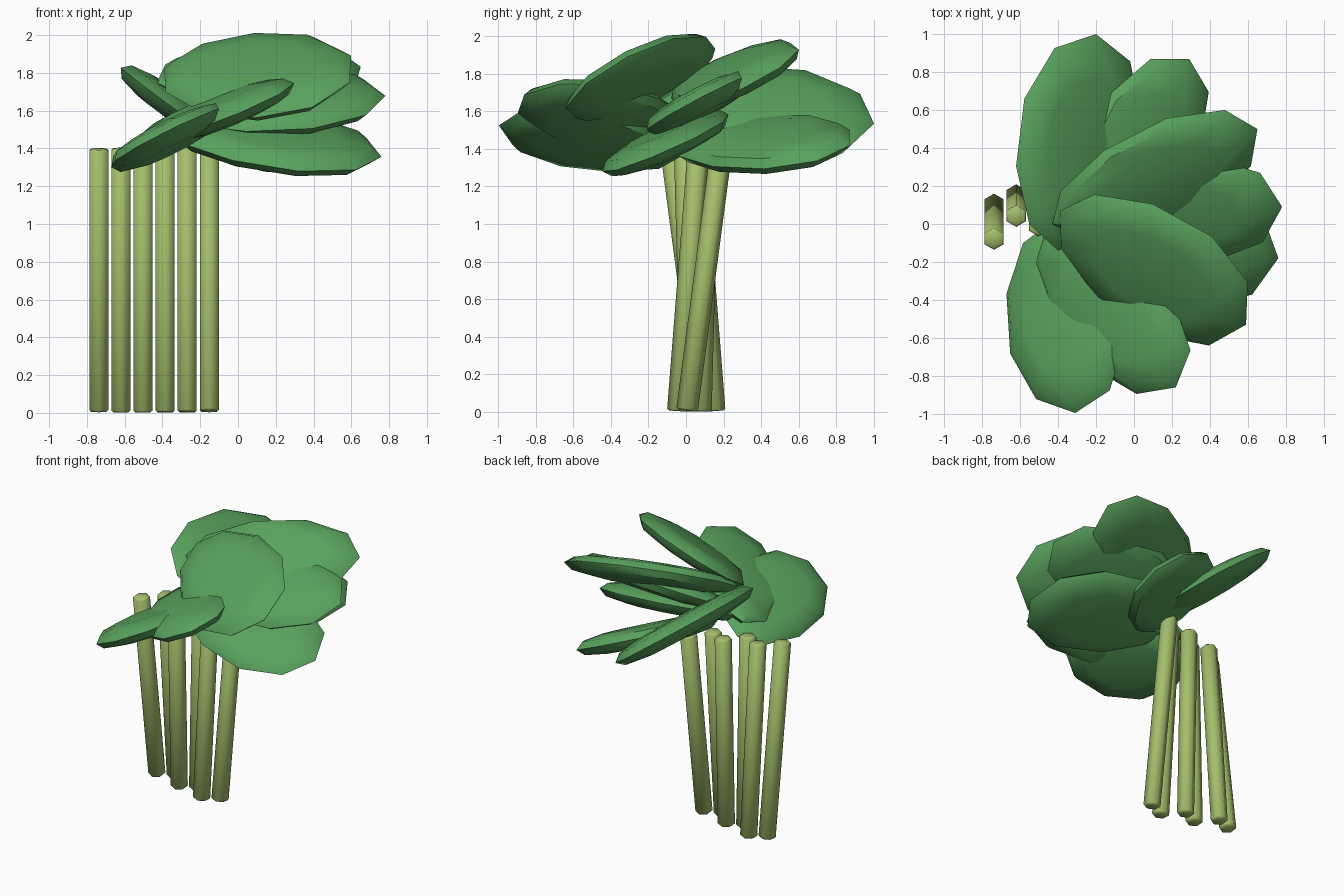
import bpy, bmesh, math
from mathutils import Vector, Matrix

cube = bpy.data.objects.get("Cube")
if cube:
    bpy.data.objects.remove(cube, do_unlink=True)


def make_material(name, rgb):
    mat = bpy.data.materials.new(name)
    mat.use_nodes = True
    color = (*rgb, 1)
    mat.diffuse_color = color
    mat.node_tree.nodes["Principled BSDF"].inputs["Base Color"].default_value = color
    return mat


LEAF_GREEN = make_material("leaf green", (0.1, 0.36, 0.11))
STEM_GREEN = make_material("pale stem green", (0.37, 0.52, 0.15))


def add_object(name, bm, mat, angle):
    bmesh.ops.recalc_face_normals(bm, faces=bm.faces)
    mesh = bpy.data.meshes.new(name)
    bm.to_mesh(mesh)
    bm.free()
    mesh.materials.append(mat)
    obj = bpy.data.objects.new(name, mesh)
    bpy.context.collection.objects.link(obj)
    bpy.ops.object.select_all(action="DESELECT")
    obj.select_set(True)
    bpy.context.view_layer.objects.active = obj
    bpy.ops.object.shade_smooth_by_angle(angle=math.radians(angle))
    return obj


# Stems: smooth six-sided rods in a row, fanned in their lean and staggered in depth
def add_stem(index):
    bm = bmesh.new()
    bmesh.ops.create_cone(bm, cap_ends=True, segments=6, radius1=0.058,
                          radius2=0.058, depth=1.4)
    # Turn the hexagon so that a corner points forward
    corner = max(bm.verts, key=lambda v: v.co.y).co
    turn = math.pi / 2 - math.atan2(corner.y, corner.x)
    bmesh.ops.rotate(bm, verts=bm.verts, matrix=Matrix.Rotation(turn, 3, "Z"))
    rims = [e for e in bm.edges if abs(e.verts[0].co.z - e.verts[1].co.z) < 0.01]
    bmesh.ops.bevel(bm, geom=rims, offset=0.01, segments=1, affect="EDGES")
    obj = add_object(f"stem_{index + 1}", bm, STEM_GREEN, 65)
    obj.location = (-0.152 - 0.117 * index, 0.012 if index % 2 else 0.097, 0.703)
    obj.rotation_euler.x = -math.radians(7.5 - 3 * index)


for i in range(6):
    add_stem(i)


# Leaves: thick ten-sided lenses, each lying on its own sloping plane
SIDES = 10
RINGS = [(0.6, 0.068), (0.9, 0.045), (1, 0), (0.9, -0.045), (0.6, -0.068)]


def add_leaf(name, center, reach, half_width, slope):
    center = Vector(center)
    along = Vector((*reach, slope[0] * reach[0] + slope[1] * reach[1]))
    side = Vector((-reach[1], reach[0])).normalized() * half_width
    across = Vector((*side, slope[0] * side.x + slope[1] * side.y))
    normal = along.cross(across).normalized()
    bm = bmesh.new()
    loops = []
    for radius, height in RINGS:
        loop = []
        for k in range(SIDES):
            a = math.tau * k / SIDES
            width = math.sin(a) * (1.03 + 0.1 * math.cos(a))
            loop.append(bm.verts.new(center + radius * (along * math.cos(a) + across * width)
                                     + normal * height))
        loops.append(loop)
    for upper, lower in zip(loops, loops[1:]):
        for k in range(SIDES):
            n = (k + 1) % SIDES
            bm.faces.new((upper[k], lower[k], lower[n], upper[n]))
    # Gently domed caps
    for loop, height in ((loops[0], 0.075), (loops[-1], -0.075)):
        tip = bm.verts.new(center + normal * height)
        for k in range(SIDES):
            bm.faces.new((loop[k], loop[(k + 1) % SIDES], tip))
    add_object(name, bm, LEAF_GREEN, 40)


add_leaf("back_leaf", (-0.3, 0.43, 1.595), (0.1, 0.57), 0.31, (-0.73, 0.02))
add_leaf("low_back_leaf", (0.03, 0.41, 1.425), (0.26, 0.46), 0.27, (-0.42, 0.22))
add_leaf("top_back_leaf", (0.11, 0.25, 1.79), (0.54, 0.25), 0.25, (-0.2, 0.6))
add_leaf("side_leaf", (0.21, 0.07, 1.64), (0.57, 0.02), 0.28, (0.05, 0.52))
add_leaf("low_side_leaf", (0.19, -0.1, 1.435), (0.57, -0.08), 0.32, (-0.08, 0.42))
add_leaf("top_front_leaf", (0.1, -0.23, 1.785), (0.49, -0.3), 0.3, (0.31, 0.63))
add_leaf("front_leaf", (-0.12, -0.44, 1.585), (0.34, -0.42), 0.28, (0.45, 0.12))
add_leaf("low_front_leaf", (-0.37, -0.49, 1.455), (0.06, -0.505), 0.3, (0.48, -0.08))
